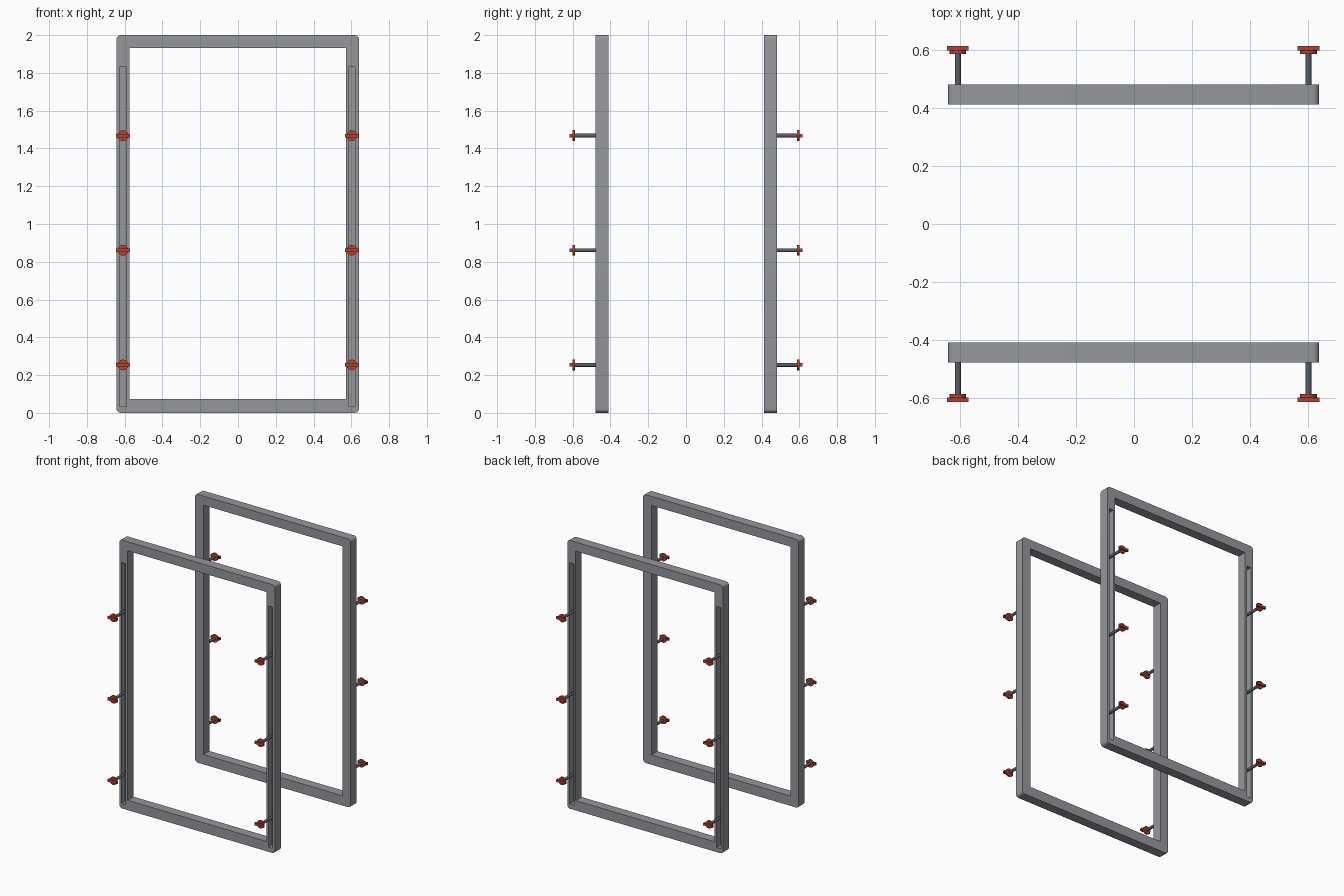
import bpy
import bmesh
from mathutils import Matrix, Vector

cube = bpy.data.objects.get("Cube")
if cube:
    bpy.data.objects.remove(cube, do_unlink=True)


def material(name, rgb):
    m = bpy.data.materials.new(name)
    m.use_nodes = True
    m.diffuse_color = (*rgb, 1)
    m.node_tree.nodes["Principled BSDF"].inputs["Base Color"].default_value = (*rgb, 1)
    return m


STEEL = material("grey steel", (0.30, 0.31, 0.33))
DARK = material("dark rod metal", (0.10, 0.115, 0.125))
RED = material("red knob", (0.47, 0.055, 0.03))


def finish(name, bm, mat):
    bmesh.ops.recalc_face_normals(bm, faces=bm.faces)
    me = bpy.data.meshes.new(name)
    bm.to_mesh(me)
    bm.free()
    me.materials.append(mat)
    ob = bpy.data.objects.new(name, me)
    bpy.context.collection.objects.link(ob)
    return ob


def add_box(bm, lo, hi):
    lo, hi = Vector(lo), Vector(hi)
    mat = Matrix.Translation((lo + hi) / 2) @ Matrix.Diagonal((*(hi - lo), 1))
    return bmesh.ops.create_cube(bm, size=1, matrix=mat)["verts"]


def add_cylinder(bm, x, z, y0, y1, radius, sides):
    mat = Matrix.Translation((x, (y0 + y1) / 2, z)) @ Matrix.Rotation(1.5707963, 4, "X")
    bmesh.ops.create_cone(bm, cap_ends=True, segments=sides, radius1=radius,
                          radius2=radius, depth=abs(y1 - y0), matrix=mat)


def smooth(ob):
    bpy.ops.object.select_all(action="DESELECT")
    ob.select_set(True)
    bpy.context.view_layer.objects.active = ob
    bpy.ops.object.shade_smooth_by_angle()


ROD_X = (-0.609, 0.603)
ROD_Z = (0.254, 0.861, 1.468)


def build_side(label, s, inner, outer):
    y = lambda d: s * d

    def span(x0, x1, d0, d1, z0, z1):
        a, b = sorted((y(d0), y(d1)))
        return (x0, a, z0), (x1, b, z1)

    # frame body with rounded outer corners
    bm = bmesh.new()
    add_box(bm, *span(-0.643, 0.64, inner, outer, 0, 2))
    corners = [e for e in bm.edges
               if abs(e.verts[0].co.y - e.verts[1].co.y) > 0.01]
    bmesh.ops.bevel(bm, geom=corners, offset=0.022, segments=4,
                    profile=0.5, affect="EDGES")
    frame = finish(label + "_frame", bm, STEEL)

    # opening and the two guide slots
    bm = bmesh.new()
    add_box(bm, *span(-0.575, 0.571, inner - 0.1, outer + 0.1, 0.073, 1.932))
    for x in ROD_X:
        add_box(bm, *span(x - 0.0175, x + 0.0175, outer - 0.045, outer + 0.1, 0.035, 1.832))
    cutter = finish(label + "_cutter", bm, STEEL)
    cutter.hide_render = True
    mod = frame.modifiers.new("cut", "BOOLEAN")
    mod.operation = "DIFFERENCE"
    mod.solver = "EXACT"
    mod.use_self = True
    mod.object = cutter
    bpy.context.view_layer.objects.active = frame
    bpy.ops.object.modifier_apply(modifier=mod.name)
    bpy.data.objects.remove(cutter, do_unlink=True)
    smooth(frame)

    # sliding rods and winged knobs
    for i, x in enumerate(ROD_X):
        side = ("right", "left")[i]
        for n, z in enumerate(ROD_Z, 1):
            tag = f"{label}_{side}_{n}"
            bm = bmesh.new()
            add_cylinder(bm, x, z, y(outer - 0.045), y(0.59), 0.0105, 16)
            smooth(finish(tag + "_rod", bm, DARK))
            bm = bmesh.new()
            add_cylinder(bm, x, z, y(0.588), y(0.602), 0.029, 12)
            finish(tag + "_knob", bm, RED)
            bm = bmesh.new()
            add_box(bm, *span(x - 0.0375, x + 0.0375, 0.6, 0.616, z - 0.009, z + 0.009))
            finish(tag + "_wing", bm, RED)


build_side("front", -1, 0.409, 0.479)
build_side("back", 1, 0.413, 0.483)
